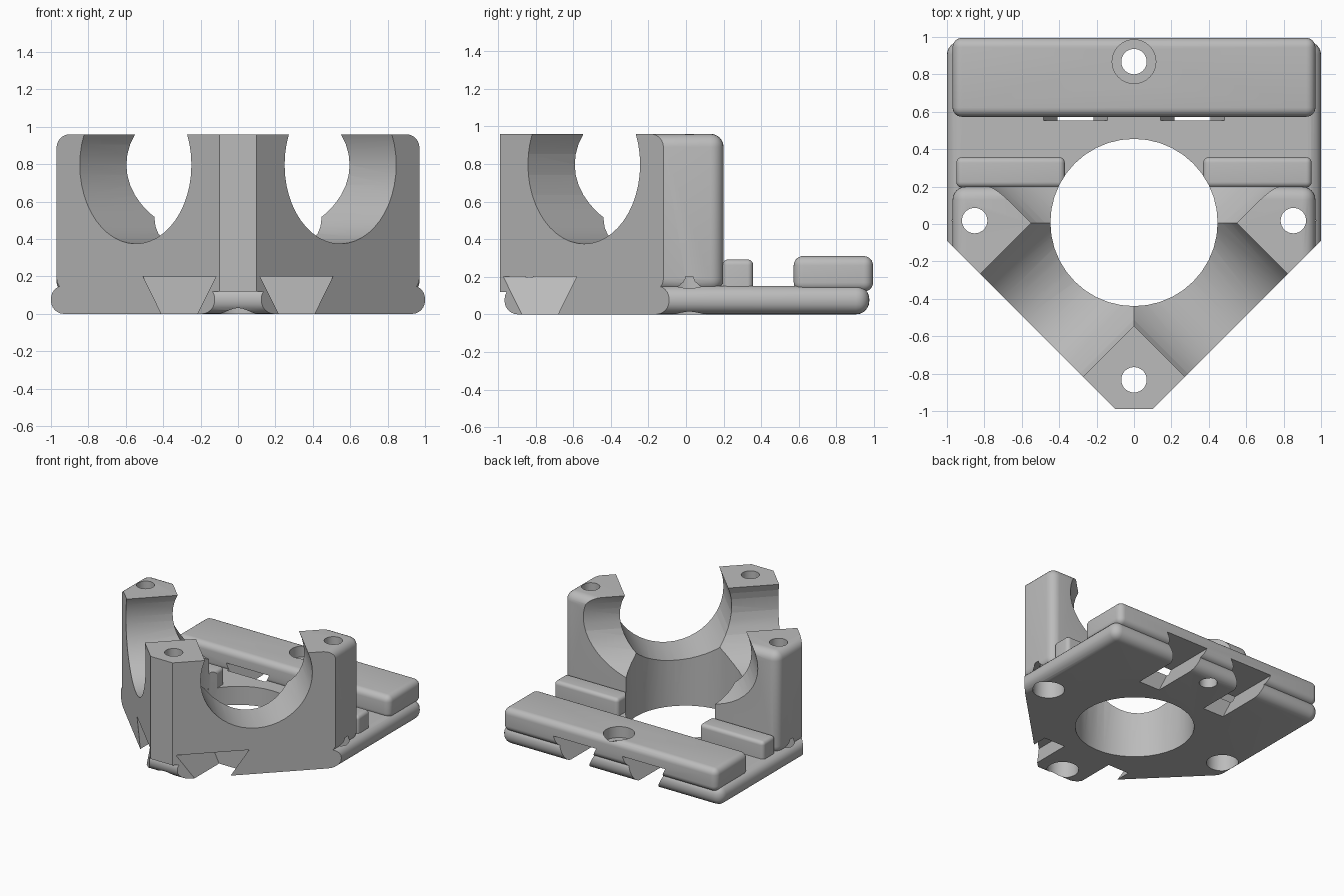
import bpy, bmesh, math
from mathutils import Matrix, Vector

if "Cube" in bpy.data.objects:
    bpy.data.objects.remove(bpy.data.objects["Cube"], do_unlink=True)

grey = bpy.data.materials.new("plain_grey")
grey.use_nodes = True
grey.diffuse_color = (0.5, 0.5, 0.5, 1)
grey.node_tree.nodes["Principled BSDF"].inputs["Base Color"].default_value = (0.5, 0.5, 0.5, 1)


def finish(name, bm):
    bmesh.ops.recalc_face_normals(bm, faces=bm.faces)
    mesh = bpy.data.meshes.new(name)
    bm.to_mesh(mesh)
    bm.free()
    mesh.materials.append(grey)
    ob = bpy.data.objects.new(name, mesh)
    bpy.context.collection.objects.link(ob)
    return ob


def rounded_box(name, low, high, radius):
    low, high = Vector(low), Vector(high)
    bm = bmesh.new()
    bmesh.ops.create_cube(bm, size=1)
    bmesh.ops.scale(bm, vec=high - low, verts=bm.verts)
    bmesh.ops.translate(bm, vec=(low + high) / 2, verts=bm.verts)
    bmesh.ops.bevel(bm, geom=bm.edges[:], offset=radius, segments=6,
                    profile=0.5, affect='EDGES')
    return finish(name, bm)


def prism(name, points, direction):
    bm = bmesh.new()
    face = bm.faces.new([bm.verts.new(p) for p in points])
    ext = bmesh.ops.extrude_face_region(bm, geom=[face])
    moved = [v for v in ext["geom"] if isinstance(v, bmesh.types.BMVert)]
    bmesh.ops.translate(bm, vec=direction, verts=moved)
    return finish(name, bm)


def cylinder(name, centre, radius, length, rot=Matrix(), sides=32):
    bm = bmesh.new()
    bmesh.ops.create_cone(bm, cap_ends=True, segments=sides, radius1=radius,
                          radius2=radius, depth=length,
                          matrix=Matrix.Translation(centre) @ rot)
    return finish(name, bm)


def combine(target, other, operation):
    mod = target.modifiers.new("join", 'BOOLEAN')
    mod.operation, mod.object, mod.solver = operation, other, 'EXACT'
    bpy.context.view_layer.update()
    graph = bpy.context.evaluated_depsgraph_get()
    mesh = bpy.data.meshes.new_from_object(target.evaluated_get(graph))
    target.modifiers.clear()
    target.data = mesh
    bpy.data.objects.remove(other, do_unlink=True)


# Base plate, post block, rear rail and two small lugs
bracket = rounded_box("mounting_bracket", (-1, -.965, 0), (1, .975, .152), .07)
combine(bracket, rounded_box("post_block", (-.97, -1.2, .12), (.97, .2, .96), .07), 'UNION')
combine(bracket, rounded_box("rear_rail", (-.97, .573, .12), (.97, .995, .31), .05), 'UNION')
for lo, hi in ((-.95, -.37), (.37, .95)):
    combine(bracket, rounded_box("lug", (lo, .195, .1), (hi, .357, .292), .03), 'UNION')

# Pointed front outline
outline = [(-.1, -.99), (.1, -.99), (1.2, .11), (1.2, 1.2), (-1.2, 1.2), (-1.2, .11)]
combine(bracket, prism("outline", [(x, y, -.5) for x, y in outline], (0, 0, 2)), 'INTERSECT')

# Central bore and the two crossing diagonal bores
combine(bracket, cylinder("bore", (0, .008, .5), .447, 3, sides=40), 'DIFFERENCE')
for turn in (45, -45):
    rot = Matrix.Rotation(math.radians(turn), 4, 'Z') @ Matrix.Rotation(math.pi / 2, 4, 'X')
    combine(bracket, cylinder("cross_bore", (0, .005, .797), .422, 4, rot, 48), 'DIFFERENCE')

# Bolt holes in the posts with head recesses underneath
for x, y in ((-.852, .018), (.852, .018), (0, -.833)):
    combine(bracket, cylinder("bolt_hole", (x, y, .5), .068, 3), 'DIFFERENCE')
    combine(bracket, cylinder("head_recess", (x, y, 0), .12, .4), 'DIFFERENCE')

# Rail hole with a recess on top
combine(bracket, cylinder("rail_hole", (0, .868, .5), .068, 3), 'DIFFERENCE')
combine(bracket, cylinder("rail_recess", (0, .868, .42), .117, .4), 'DIFFERENCE')

# Dovetail slots at the front and back
for x in (-.313, .313):
    for y, run in ((.553, 1), (-.555, -1)):
        shape = [(-.091, -.01), (.091, -.01), (.195, .2), (-.195, .2)]
        slot = prism("slot", [(x + u, y, z) for u, z in shape], (0, run, 0))
        combine(bracket, slot, 'DIFFERENCE')

# Smooth rounds, crisp edges
bpy.ops.object.select_all(action='DESELECT')
bracket.select_set(True)
bpy.context.view_layer.objects.active = bracket
bpy.ops.object.shade_smooth_by_angle(angle=math.radians(30))
